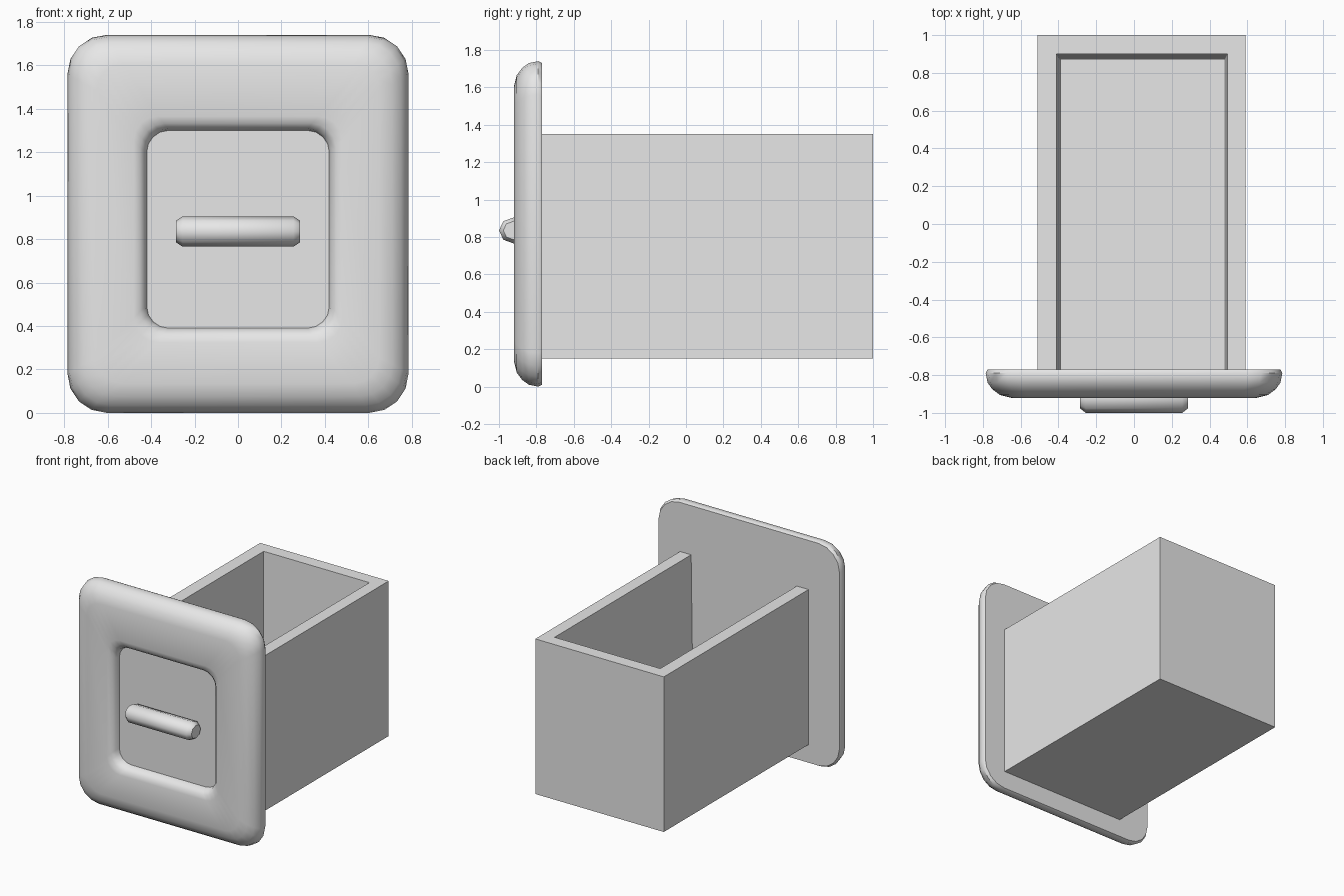
import bpy, bmesh, math

cube = bpy.data.objects.get("Cube")
if cube:
    bpy.data.objects.remove(cube, do_unlink=True)

grey = bpy.data.materials.new("plain grey")
grey.use_nodes = True
colour = (0.8, 0.8, 0.8, 1)
grey.diffuse_color = colour
grey.node_tree.nodes["Principled BSDF"].inputs["Base Color"].default_value = colour


def make_object(name, bm, smooth_angle=None):
    bmesh.ops.recalc_face_normals(bm, faces=bm.faces)
    mesh = bpy.data.meshes.new(name)
    bm.to_mesh(mesh)
    bm.free()
    mesh.materials.append(grey)
    obj = bpy.data.objects.new(name, mesh)
    bpy.context.collection.objects.link(obj)
    if smooth_angle:
        bpy.ops.object.select_all(action="DESELECT")
        obj.select_set(True)
        bpy.context.view_layer.objects.active = obj
        bpy.ops.object.shade_smooth_by_angle(angle=math.radians(smooth_angle))
    return obj


def loft(bm, rings, cap_first=True, cap_last=True):
    loops = [[bm.verts.new(p) for p in ring] for ring in rings]
    for a, b in zip(loops, loops[1:]):
        n = len(a)
        for i in range(n):
            j = (i + 1) % n
            bm.faces.new((a[i], a[j], b[j], b[i]))
    if cap_first:
        bm.faces.new(loops[0])
    if cap_last:
        bm.faces.new(loops[-1])


def rounded_rect(half_w, half_h, radius, y, mid_z, steps=4):
    points = []
    for quarter, (sx, sz) in enumerate(((1, 1), (-1, 1), (-1, -1), (1, -1))):
        for k in range(steps + 1):
            a = (quarter + k / steps) * math.pi / 2
            points.append((sx * (half_w - radius) + radius * math.cos(a), y,
                           mid_z + sz * (half_h - radius) + radius * math.sin(a)))
    return points


# Front panel: rounded outer edge, flat rim, then the recess
panel_profile = [  # half width, half height, corner radius, y
    (0.775, 0.86, 0.18, -0.77),
    (0.785, 0.87, 0.18, -0.79),
    (0.775, 0.86, 0.175, -0.84),
    (0.75, 0.835, 0.165, -0.875),
    (0.71, 0.795, 0.15, -0.905),
    (0.65, 0.735, 0.12, -0.92),
    (0.48, 0.52, 0.11, -0.92),
    (0.45, 0.487, 0.11, -0.91),
    (0.428, 0.463, 0.105, -0.885),
    (0.42, 0.455, 0.1, -0.85),
]
bm = bmesh.new()
loft(bm, [rounded_rect(w, h, r, y, 0.87 if w > 0.6 else 0.845)
          for w, h, r, y in panel_profile])
make_object("front_panel", bm, 45)

# Handle: eight-sided bar with bevelled ends
bm = bmesh.new()
rings = []
for x, r in ((-0.285, 0.05), (-0.255, 0.07), (0.255, 0.07), (0.285, 0.05)):
    rings.append([(x, -0.92 + 1.14 * r * math.cos(k * math.pi / 4),
                   0.835 + r * math.sin(k * math.pi / 4)) for k in range(8)])
loft(bm, rings)
make_object("handle", bm, 50)


def box_ring(x0, x1, y0, y1, z):
    return [(x0, y0, z), (x1, y0, z), (x1, y1, z), (x0, y1, z)]


# Drawer box: open top, slightly tapered inside, closed at the front by the panel
bm = bmesh.new()
loft(bm, [
    box_ring(-0.51, 0.59, -0.775, 1.0, 0.15),
    box_ring(-0.51, 0.59, -0.775, 1.0, 1.35),
    box_ring(-0.41, 0.495, -0.775, 0.9, 1.35),
    box_ring(-0.39, 0.48, -0.775, 0.87, 0.25),
])
# The front wall has no thickness, so its degenerate rim is removed
flat = [f for f in bm.faces if all(v.co.y < -0.77 for v in f.verts)]
bmesh.ops.delete(bm, geom=flat, context="FACES")
make_object("drawer_box", bm)
